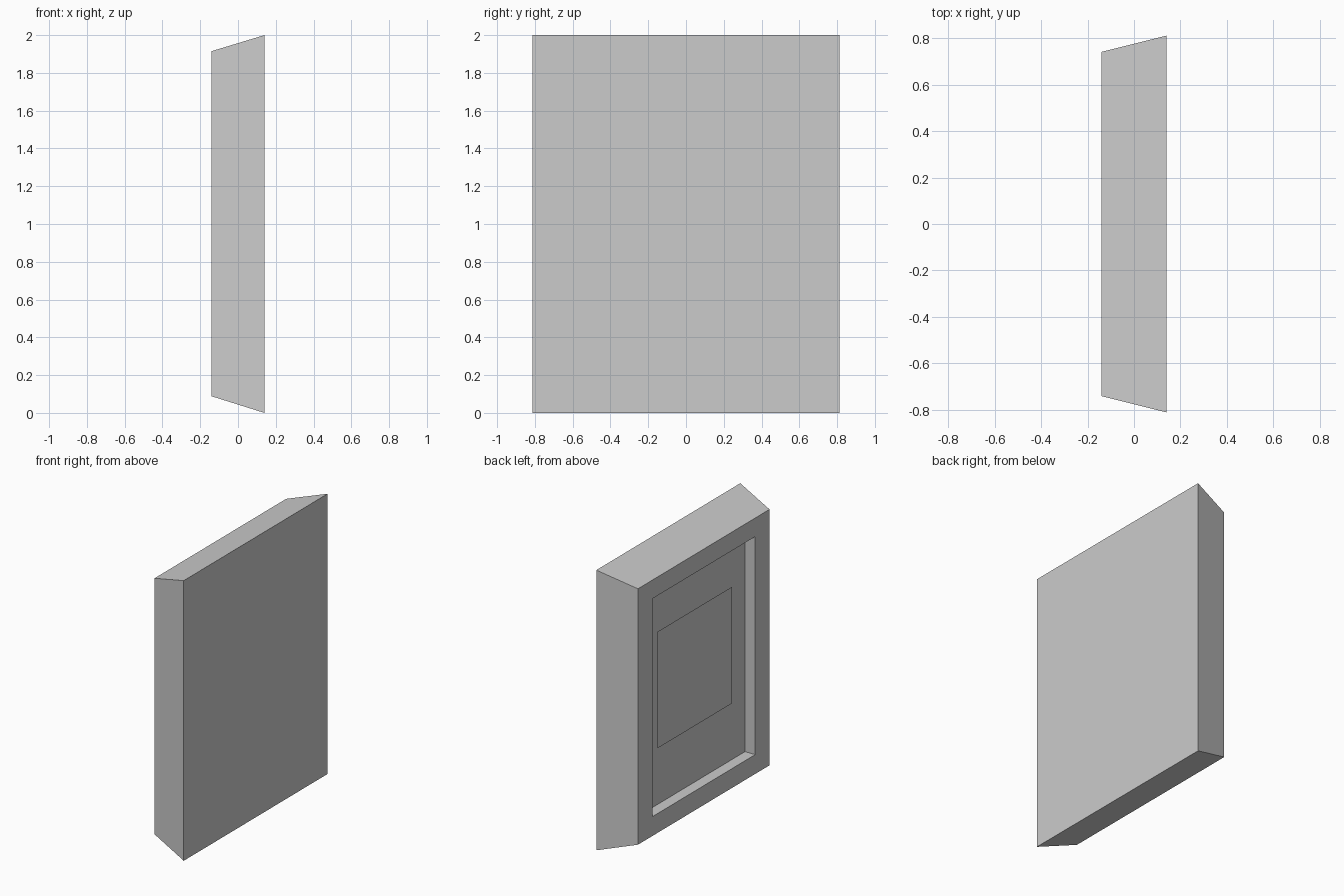
import bpy, bmesh

if "Cube" in bpy.data.objects:
    bpy.data.objects.remove(bpy.data.objects["Cube"])


def make_object(name, bm):
    bmesh.ops.recalc_face_normals(bm, faces=bm.faces)
    mesh = bpy.data.meshes.new(name)
    bm.to_mesh(mesh)
    bm.free()
    obj = bpy.data.objects.new(name, mesh)
    bpy.context.collection.objects.link(obj)
    return obj


def ring(bm, x, half_y, z0, z1):
    """Rectangular ring in a plane of constant x."""
    return [bm.verts.new((x, y, z)) for y, z in
            ((-half_y, z0), (half_y, z0), (half_y, z1), (-half_y, z1))]


# Tapered slab with a straight-sided recess in its -x face
bm = bmesh.new()
rings = [ring(bm, *r) for r in (
    (0.14, 0.812, 0.0, 2.0),        # large flat face
    (-0.14, 0.742, 0.088, 1.915),   # frame face, outer edge
    (-0.14, 0.58, 0.226, 1.782),    # frame face, inner edge
    (-0.06, 0.58, 0.226, 1.782),    # recess floor
)]
for a, b in zip(rings, rings[1:]):
    for i in range(4):
        j = (i + 1) % 4
        bm.faces.new((a[i], a[j], b[j], b[i]))
bm.faces.new(rings[0])
bm.faces.new(rings[-1])
make_object("tapered_frame", bm)

# Thin inner panel just in front of the recess floor
bm = bmesh.new()
panel = bm.faces.new(ring(bm, -0.07, 0.419, 0.635, 1.467))
if panel.normal.x > 0:
    panel.normal_flip()
obj = make_object("inner_panel", bm)
if obj.data.polygons[0].normal.x > 0:
    obj.data.flip_normals()
